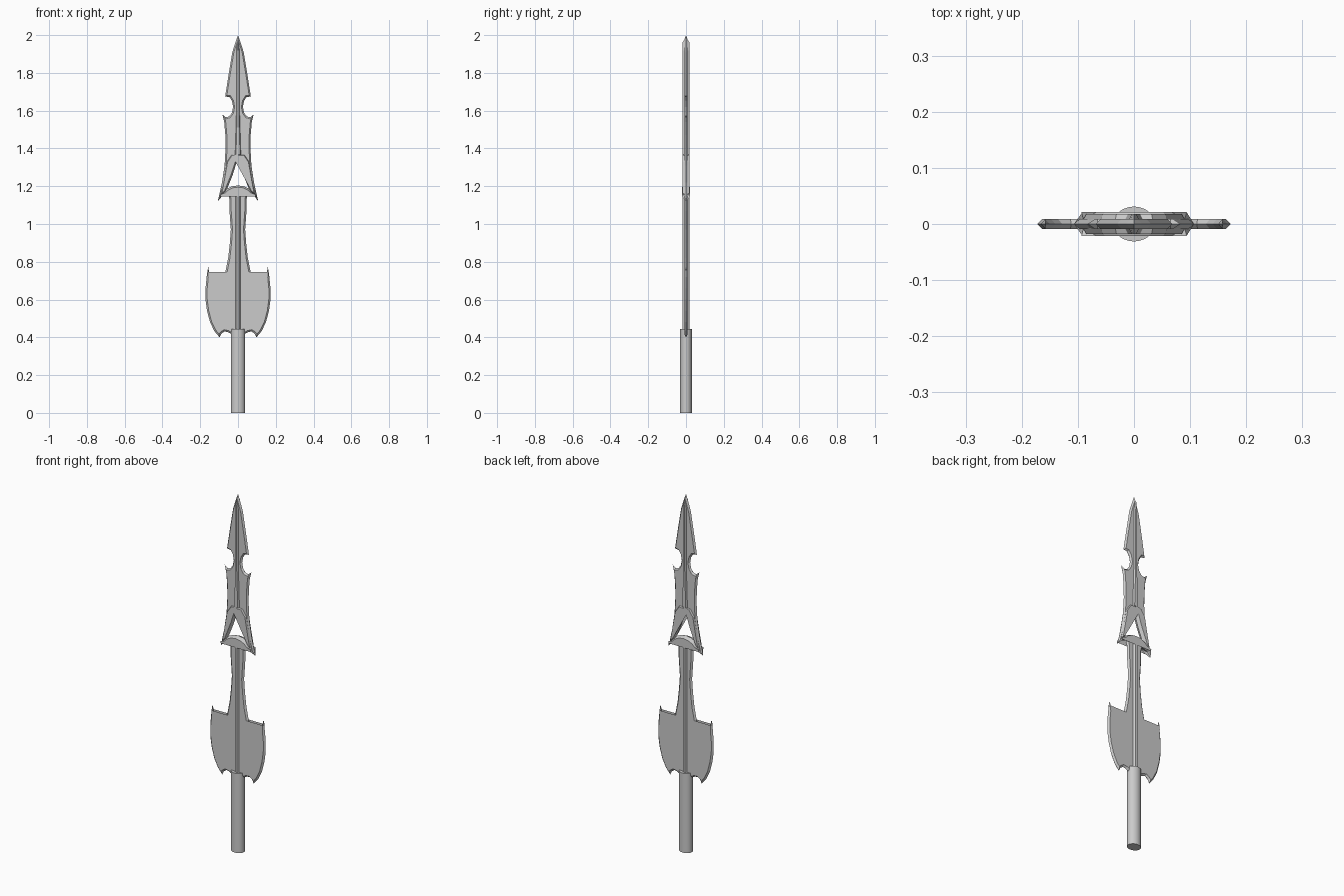
import bpy, bmesh, math
from mathutils import Vector


def plate(name, half, thick, inset):
    """Symmetric bevelled plate in the XZ plane: sharp rim at y=0, inset flat faces at +-thick.
    half = right-hand outline from upper centre to lower centre."""
    pts = [Vector(p) for p in half]
    pts += [Vector((-x, z)) for x, z in reversed(half) if x > 1e-6]
    n = len(pts)
    area = sum(pts[i].x * pts[(i + 1) % n].y - pts[(i + 1) % n].x * pts[i].y for i in range(n))
    s = 1 if area > 0 else -1
    inner = []
    for i, p in enumerate(pts):
        a = (p - pts[i - 1]).normalized()
        b = (pts[(i + 1) % n] - p).normalized()
        na, nb = Vector((-a.y, a.x)) * s, Vector((-b.y, b.x)) * s
        m = na + nb
        m = m.normalized() if m.length > 1e-4 else -a
        inner.append(p + m * min(inset / max(m.dot(na), 0.01), inset * 3.2))
    bm = bmesh.new()
    rim = [bm.verts.new((p.x, 0, p.y)) for p in pts]
    for y in (-thick, thick):
        flat = [bm.verts.new((p.x, y, p.y)) for p in inner]
        bm.faces.new(flat)
        for i in range(n):
            j = (i + 1) % n
            bm.faces.new((rim[i], rim[j], flat[j], flat[i]))
    bmesh.ops.recalc_face_normals(bm, faces=bm.faces)
    me = bpy.data.meshes.new(name)
    bm.to_mesh(me)
    bm.free()
    ob = bpy.data.objects.new(name, me)
    bpy.context.collection.objects.link(ob)
    return ob


# Oval grip
bpy.ops.mesh.primitive_cylinder_add(vertices=32, radius=1, depth=0.445, location=(0, 0, 0.2225))
grip = bpy.context.object
grip.name = "grip"
grip.scale = (0.037, 0.031, 1)
bpy.ops.object.transform_apply(location=False, rotation=False, scale=True)
bpy.ops.object.shade_smooth_by_angle(angle=math.radians(35))

# Lower blade with the two upswept hooks
plate("lower_blade", [
    (0.055, 1.17), (0.045, 1.13), (0.045, 1.07), (0.038, 0.97), (0.043, 0.90), (0.052, 0.82),
    (0.068, 0.74), (0.082, 0.67), (0.095, 0.645), (0.112, 0.638), (0.128, 0.65), (0.14, 0.68),
    (0.15, 0.725), (0.158, 0.775), (0.166, 0.72), (0.172, 0.66), (0.172, 0.60), (0.164, 0.54),
    (0.148, 0.48), (0.125, 0.433), (0.098, 0.40), (0.088, 0.42), (0.072, 0.431), (0.055, 0.428),
    (0.04, 0.42)], 0.009, 0.009)

# Upper blade: notched spear head splitting into two legs
plate("upper_blade", [
    (0, 2.0), (0.014, 1.96), (0.030, 1.91), (0.050, 1.79), (0.068, 1.675), (0.045, 1.672),
    (0.032, 1.652), (0.026, 1.62), (0.032, 1.59), (0.046, 1.57), (0.064, 1.565), (0.083, 1.58),
    (0.073, 1.54), (0.067, 1.47), (0.066, 1.40), (0.071, 1.31), (0.085, 1.22), (0.107, 1.12),
    (0.078, 1.16), (0.056, 1.19), (0.028, 1.26), (0, 1.35)], 0.009, 0.008)

# Thick forked frame around the triangular opening
plate("fork_frame", [
    (0.035, 1.37), (0.062, 1.33), (0.074, 1.26), (0.087, 1.19), (0.095, 1.15),
    (0.066, 1.17), (0.028, 1.265), (0, 1.35)], 0.018, 0.007)

# Arched crossguard below the opening
plate("crossguard", [
    (0, 1.204), (0.03, 1.2), (0.058, 1.187), (0.085, 1.16), (0.107, 1.12),
    (0.088, 1.148), (0.06, 1.158), (0.03, 1.168), (0, 1.17)], 0.021, 0.009)

# Raised central ridges
plate("lower_ridge", [(0.019, 1.19), (0.019, 0.42)], 0.018, 0.013)
plate("upper_ridge", [(0, 1.99), (0.013, 1.92), (0.013, 1.6), (0.02, 1.36)], 0.018, 0.009)
